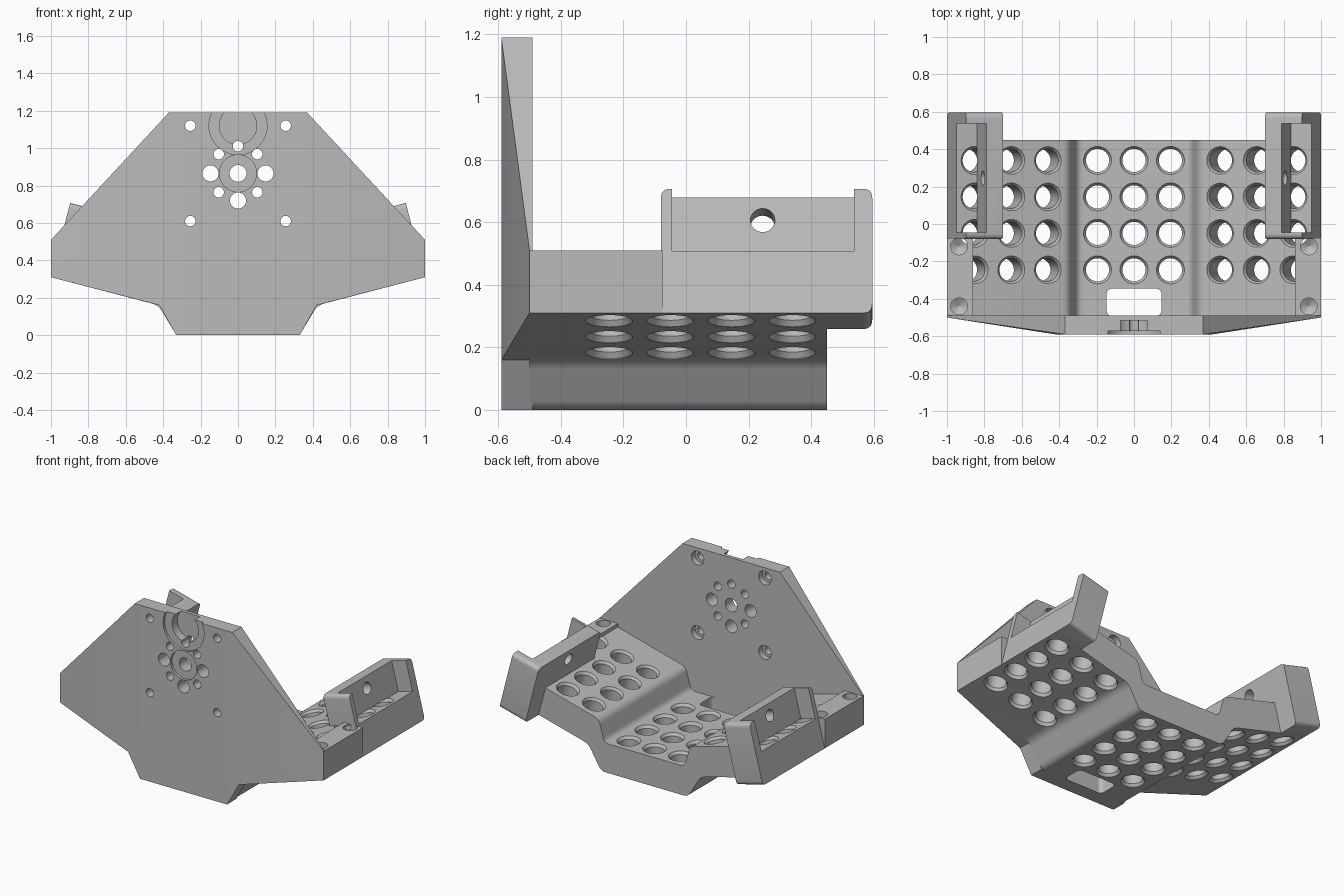
import bpy, bmesh
from math import pi, sin, cos, atan2, radians
from mathutils import Matrix, Vector

cube = bpy.data.objects.get("Cube")
if cube:
    bpy.data.objects.remove(cube, do_unlink=True)

grey = bpy.data.materials.new("matte_grey")
grey.use_nodes = True
grey.diffuse_color = (0.5, 0.5, 0.5, 1)
grey.node_tree.nodes["Principled BSDF"].inputs["Base Color"].default_value = (0.5, 0.5, 0.5, 1)

I4 = Matrix.Identity(4)
T = Matrix.Translation
TO_Y = Matrix.Rotation(-pi / 2, 4, 'X')     # local z becomes +y
TO_X = Matrix.Rotation(pi / 2, 4, 'Y')      # local z becomes +x
SWAP_XY = Matrix(((0, 1, 0, 0), (1, 0, 0, 0), (0, 0, 1, 0), (0, 0, 0, 1)))


def rounded(pts, r, steps=5):
    """Round every corner of a polygon."""
    out = []
    for i, p in enumerate(pts):
        p, a, b = Vector(p), Vector(pts[i - 1]), Vector(pts[(i + 1) % len(pts)])
        a = p + (a - p).normalized() * min(r, (a - p).length * 0.45)
        b = p + (b - p).normalized() * min(r, (b - p).length * 0.45)
        for k in range(steps + 1):
            t = k / steps
            out.append(a * (1 - t) ** 2 + p * (2 * t * (1 - t)) + b * t * t)
    return out


def prism(bm, pts, a, b, m=I4):
    """Polygon in local x, z extruded along local y from a to b."""
    lo = [bm.verts.new(m @ Vector((p[0], a, p[1]))) for p in pts]
    hi = [bm.verts.new(m @ Vector((p[0], b, p[1]))) for p in pts]
    bm.faces.new(lo)
    bm.faces.new(hi[::-1])
    for i in range(len(pts)):
        bm.faces.new((lo[i - 1], hi[i - 1], hi[i], lo[i]))


def lathe(bm, prof, m=I4, seg=32):
    """Closed turned solid around local z from (height, radius) pairs."""
    rings = [[bm.verts.new(m @ Vector((r * cos(2 * pi * k / seg), r * sin(2 * pi * k / seg), h)))
              for k in range(seg)] for h, r in prof]
    bm.faces.new(rings[0])
    bm.faces.new(rings[-1][::-1])
    for a, b in zip(rings, rings[1:]):
        for k in range(seg):
            bm.faces.new((a[k - 1], b[k - 1], b[k], a[k]))


def hull(bm, pts):
    geo = bmesh.ops.convex_hull(bm, input=[bm.verts.new(p) for p in pts])
    loose = [v for v in geo["geom_interior"] if isinstance(v, bmesh.types.BMVert)]
    bmesh.ops.delete(bm, geom=loose, context='VERTS')


def make(name, bm):
    bmesh.ops.recalc_face_normals(bm, faces=bm.faces)
    me = bpy.data.meshes.new(name)
    bm.to_mesh(me)
    bm.free()
    me.materials.append(grey)
    ob = bpy.data.objects.new(name, me)
    bpy.context.collection.objects.link(ob)
    return ob


def activate(ob):
    bpy.ops.object.select_all(action='DESELECT')
    ob.select_set(True)
    bpy.context.view_layer.objects.active = ob


def boolean(ob, bm, op='DIFFERENCE'):
    tool = make("cutter", bm)
    tool.hide_render = True
    mod = ob.modifiers.new("cut", 'BOOLEAN')
    mod.operation, mod.object, mod.solver = op, tool, 'EXACT'
    activate(ob)
    bpy.ops.object.modifier_apply(modifier=mod.name)
    bpy.data.objects.remove(tool, do_unlink=True)


def finish(ob):
    activate(ob)
    bpy.ops.object.shade_smooth_by_angle(angle=radians(30))


# Frame of each tilted wing: x outward along the wing, z along its normal
TILT = atan2(0.15, 0.58)
THICK = 0.205


def wing(s):
    return Matrix.Diagonal((s, 1, 1, 1)) @ T((1, 0, 0.31)) @ Matrix.Rotation(-TILT, 4, 'Y')


ROWS = [0.34 - 0.195 * i for i in range(4)]


def drill(bm, m, t):
    """Through hole chamfered at both ends."""
    lathe(bm, [(-0.01, 0.075), (0, 0.075), (0.018, 0.062), (t - 0.018, 0.062),
               (t, 0.075), (t + 0.0025, 0.075)], m)


def wing_holes(s):
    bm = bmesh.new()
    for u in (-0.1, -0.303, -0.505):
        for y in ROWS:
            drill(bm, wing(s) @ T((u, y, 0)), THICK)
    return bm


# Tray: stepped floor with two raised, tilted wings
edge = wing(1) @ Vector((0, 0, THICK))
half = [(0.33, 0), (0.425, 0.16), (1, 0.31), (edge.x, edge.z), (0.345, 0.35), (0.305, 0.2)]
profile = [(x, z) for x, z in half] + [(-x, z) for x, z in reversed(half)]
smooth = rounded(profile, 0.035)
for i in (2, 3, 8, 9):                      # outer corners stay sharp
    smooth[i * 6:i * 6 + 6] = [Vector(profile[i])] + [None] * 5
bm = bmesh.new()
prism(bm, [p for p in smooth if p is not None], -0.5, 0.45)
tray = make("tray", bm)
for s in (1, -1):
    boolean(tray, wing_holes(s))
bm = bmesh.new()
for x in (-0.195, 0, 0.195):
    for y in ROWS:
        drill(bm, T((x, y, 0)), 0.2)
slot = [(-0.147, 0.345), (0.147, 0.345), (0.147, 0.492), (-0.147, 0.492)]
prism(bm, rounded(slot, 0.035), -0.1, 0.4, Matrix.Rotation(pi / 2, 4, 'X'))
boolean(tray, bm)
finish(tray)

# Front plate: flat centre with sides that thin out to the edges
F, B = -0.59, -0.49
bm = bmesh.new()
prism(bm, [(0.37, 1.19), (0.42, 0.16), (0.33, 0), (-0.33, 0), (-0.42, 0.16), (-0.37, 1.19)], F, B)
plate = make("front_plate", bm)
for s in (1, -1):
    bm = bmesh.new()
    pts = [(s * x, y, z) for x, z in ((0.37, 1.19), (0.42, 0.16)) for y in (F, B)]
    pts += [(s * x, y, z) for x, z in ((0.95, 0.51), (1, 0.51), (1, 0.31)) for y in (-0.5, B)]
    pts += [(s * 0.3, y, z) for z in (1.19, 0.16) for y in (F, B)]
    hull(bm, pts)
    boolean(plate, bm, 'UNION')

# Stepped recess in the top edge, then the round recess below it
bm = bmesh.new()
lathe(bm, [(-0.7, 0.155), (-0.572, 0.155), (-0.572, 0.1), (-0.515, 0.1)], T((0, 0, 1.12)) @ TO_Y, 48)
boolean(plate, bm)
bm = bmesh.new()
lathe(bm, [(-0.7, 0.099), (-0.572, 0.099)], T((0, 0, 0.865)) @ TO_Y, 48)
boolean(plate, bm)

# Plate bolt holes, the four outer ones widened at the back
bm = bmesh.new()
bolts = [(0, 0.865, 0.045), (0, 0.72, 0.043), (0, 1.01, 0.028)]
for s in (1, -1):
    bolts += [(s * 0.147, 0.865, 0.043), (s * 0.103, 0.968, 0.028), (s * 0.103, 0.764, 0.028)]
    for z in (1.12, 0.61):
        lathe(bm, [(-0.7, 0.028), (-0.53, 0.028), (-0.53, 0.047), (-0.4, 0.047)], T((s * 0.255, 0, z)) @ TO_Y)
for x, z, r in bolts:
    lathe(bm, [(-0.7, r), (-0.4, r)], T((x, 0, z)) @ TO_Y)
boolean(plate, bm)
finish(plate)

for s, side in ((1, "left"), (-1, "right")):
    # Corner pad with two blind screw holes
    bm = bmesh.new()
    prism(bm, [(s * 0.86, 0.3), (s, 0.31), (s, 0.51), (s * 0.86, 0.51)], -0.495, -0.075)
    pad = make(side + "_pad", bm)
    screws = [T((s * 0.935, y, 0)) for y in (-0.12, -0.44)]
    for ob in (pad, tray):
        bm = bmesh.new()
        for m in screws:
            lathe(bm, [(0.4, 0.002), (0.425, 0.045), (0.6, 0.045)], m)
        boolean(ob, bm)
    boolean(pad, wing_holes(s))
    finish(pad)

    # Outward-opening bracket standing square to the wing
    w = wing(s)
    bm = bmesh.new()
    outline = [(-0.08, 0), (0.595, 0), (0.595, 0.41), (-0.08, 0.41)]
    prism(bm, rounded(outline, 0.03), -0.204, 0, w @ SWAP_XY)
    bracket = make(side + "_bracket", bm)
    bm = bmesh.new()
    prism(bm, [(-0.112, THICK), (0.1, THICK), (0.1, 0.5), (-0.112, 0.5)], -0.045, 0.537, w)
    boolean(bracket, bm)
    bm = bmesh.new()
    lathe(bm, [(-0.3, 0.039), (0.1, 0.039)], w @ T((0, 0.245, 0.335)) @ TO_X)
    boolean(bracket, bm)
    boolean(bracket, wing_holes(s))
    finish(bracket)
finish(tray)
